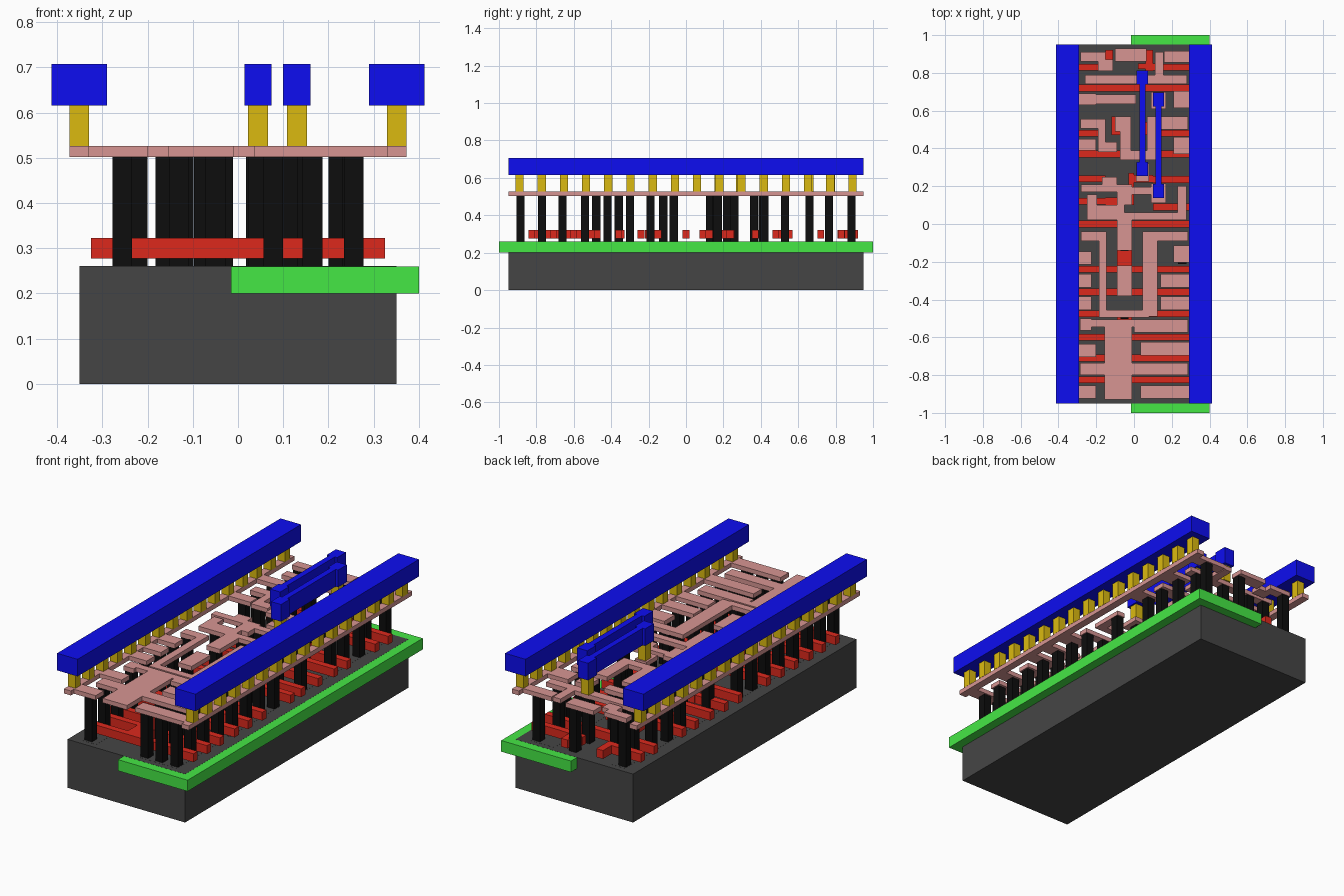
import bpy, bmesh


def material(name, rgb):
    m = bpy.data.materials.new(name)
    m.diffuse_color = (*rgb, 1)
    return m


def layer(name, rects, z0, z1, mat):
    """One object made of boxes; each rect is (x0, x1, y0, y1)."""
    bm = bmesh.new()
    for x0, x1, y0, y1 in rects:
        vs = bmesh.ops.create_cube(bm, size=1)["verts"]
        for v in vs:
            v.co = (x1 if v.co.x > 0 else x0,
                    y1 if v.co.y > 0 else y0,
                    z1 if v.co.z > 0 else z0)
    me = bpy.data.meshes.new(name)
    bm.to_mesh(me)
    bm.free()
    me.materials.append(mat)
    ob = bpy.data.objects.new(name, me)
    bpy.context.collection.objects.link(ob)
    return ob


def squares(points, size=0.044):
    h = size / 2
    return [(x - h, x + h, y - h, y + h) for x, y in points]


def fingers(ys, x0, x1, w):
    return [(x0, x1, y - w / 2, y + w / 2) for y in ys]


dark = material("dark_grey", (0.06, 0.06, 0.06))
green = material("green", (0.06, 0.80, 0.06))
red = material("red", (0.72, 0.022, 0.012))
black = material("black", (0.004, 0.004, 0.004))
pink = material("pink", (0.68, 0.30, 0.29))
yellow = material("yellow", (0.71, 0.49, 0.005))
blue = material("blue", (0.004, 0.004, 0.88))

# Base block, well slab and thin diffusion patches
layer("substrate", [(-0.35, 0.35, -0.95, 0.95)], 0, 0.2605, dark)
layer("well", [(-0.015, 0.4, -1, 1)], 0.2, 0.26, green)
layer("diffusion", [(-0.28, -0.20, -0.92, -0.04), (-0.28, -0.20, 0.10, 0.92),
                    (0.05, 0.28, -0.92, -0.51), (0.14, 0.28, -0.47, -0.04),
                    (0.14, 0.28, 0.10, 0.92)], 0.22, 0.2610, dark)

# Gate bars: full width, left/right halves, and contact pads
gates = fingers([-0.825, -0.71, -0.60, 0.0, 0.72], -0.325, 0.325, 0.036)
gates += fingers([-0.475, -0.36, -0.24, 0.12, 0.24, 0.37, 0.48, 0.83], -0.325, -0.15, 0.036)
gates += fingers([-0.475, -0.36, -0.24, 0.09, 0.235, 0.37, 0.48, 0.83], 0.10, 0.325, 0.036)
gates += fingers([-0.475, -0.36, -0.24, 0.37], -0.15, 0.10, 0.036)
gates += [(-0.09, -0.01, -0.843, -0.46), (-0.09, -0.01, -0.38, -0.33),
          (-0.09, -0.01, -0.22, -0.13), (-0.15, 0.0, 0.10, 0.14),
          (-0.03, 0.0, 0.10, 0.27), (-0.03, 0.10, 0.22, 0.26),
          (-0.12, -0.06, 0.47, 0.57), (0.06, 0.10, 0.47, 0.54),
          (-0.15, -0.11, 0.81, 0.92), (0.06, 0.10, 0.81, 0.92),
          (0.02, 0.14, 0.82, 0.85)]
layer("gate_bars", gates, 0.277, 0.322, red)

# Tall contact posts
posts = [(x, y) for y in (-0.885, -0.77, -0.66, -0.54)
         for x in (-0.256, 0.078, 0.165, 0.256)]
posts += [(x, y) for y in (-0.42, -0.30) for x in (-0.256, 0.165, 0.256)]
posts += [(x, y) for y in (-0.19, -0.065, 0.42, 0.53, 0.66, 0.885)
          for x in (-0.256, 0.256)]
posts += [(-0.222, 0.13), (-0.222, 0.765), (0.222, 0.765), (0.253, 0.17),
          (0.152, -0.065), (-0.05, -0.48), (-0.05, -0.36), (-0.05, -0.122),
          (-0.13, 0.22), (-0.033, 0.13), (0.045, 0.258), (-0.075, 0.53),
          (-0.16, 0.41), (0.10, 0.363), (-0.12, 0.765), (0.045, 0.765),
          (0.04, 0.885), (0.10, 0.42), (0.12, 0.165), (-0.033, 0.66)]
layer("contact_posts", squares(posts), 0.26, 0.502, black)

# Lower metal: supply rails with fingers reaching inwards
rails = [(s * 0.351 - 0.021, s * 0.351 + 0.021, -0.95, 0.95) for s in (-1, 1)]
rails += fingers([-0.89, -0.67], -0.34, -0.20, 0.07)
rails += fingers([-0.42, -0.30, -0.18], -0.34, -0.225, 0.07)
rails += fingers([0.42, 0.66], -0.34, -0.20, 0.06)
rails += fingers([-0.89, -0.66], 0.035, 0.34, 0.07)
rails += fingers([-0.42, -0.30], 0.14, 0.34, 0.07)
rails += fingers([-0.16, 0.415, 0.66], 0.21, 0.34, 0.09)
rails += fingers([0.885], 0.16, 0.34, 0.06)

# Lower metal: output comb at the front
comb = [(-0.155, -0.01, -0.93, -0.545), (-0.225, 0.13, -0.545, -0.505),
        (-0.285, -0.225, -0.565, -0.50), (0.0, 0.285, -0.575, -0.505),
        (-0.285, -0.15, -0.80, -0.735), (-0.02, 0.285, -0.80, -0.735)]

# Lower metal: routing in the middle
middle = [(0.045, 0.125, -0.49, -0.04), (-0.185, -0.145, -0.49, -0.04),
          (-0.28, -0.145, -0.09, -0.04), (0.10, 0.285, -0.09, -0.04),
          (-0.185, 0.08, -0.495, -0.455), (-0.09, -0.01, -0.38, -0.22),
          (-0.09, -0.01, -0.14, 0.05), (-0.25, -0.05, 0.02, 0.10),
          (-0.25, -0.195, 0.02, 0.155), (-0.06, 0.27, 0.02, 0.06),
          (0.23, 0.277, 0.02, 0.20), (-0.28, -0.09, 0.17, 0.21),
          (-0.17, -0.09, 0.17, 0.25), (-0.09, -0.01, 0.10, 0.21),
          (-0.07, 0.10, 0.155, 0.195), (0.09, 0.17, 0.11, 0.215),
          (0.01, 0.08, 0.225, 0.32)]

# Lower metal: routing at the back
back = [(-0.282, -0.15, 0.505, 0.555), (-0.19, -0.15, 0.38, 0.55),
        (-0.19, -0.09, 0.38, 0.435), (-0.10, -0.015, 0.49, 0.57),
        (-0.075, -0.015, 0.34, 0.57), (-0.055, 0.13, 0.34, 0.39),
        (0.07, 0.285, 0.50, 0.57), (0.07, 0.13, 0.34, 0.57),
        (-0.26, 0.01, 0.635, 0.685), (0.09, 0.17, 0.61, 0.70),
        (-0.26, 0.0, 0.74, 0.79), (0.0, 0.28, 0.74, 0.79),
        (-0.282, -0.15, 0.86, 0.91), (-0.19, -0.11, 0.81, 0.87),
        (-0.10, 0.065, 0.86, 0.93), (0.11, 0.155, 0.76, 0.91)]
layer("lower_metal_rails", rails, 0.502, 0.526, pink)
layer("lower_metal_output", comb, 0.502, 0.526, pink)
layer("lower_metal_routing", middle + back, 0.502, 0.526, pink)

# Yellow vias under the upper metal
vias = [(s * 0.351, -0.89 + i * 1.78 / 15) for s in (-1, 1) for i in range(16)]
vias += [(0.044, 0.775), (0.044, 0.29), (0.13, 0.66), (0.13, 0.175)]
layer("vias", squares(vias), 0.526, 0.615, yellow)

# Upper metal: two long rails and two short links with wider ends
layer("upper_rails", [(s * 0.351 - 0.061, s * 0.351 + 0.061, -0.95, 0.95)
                      for s in (-1, 1)], 0.615, 0.707, blue)
links = []
for x, y0, y1 in ((0.044, 0.253, 0.813), (0.13, 0.137, 0.697)):
    links += [(x - 0.016, x + 0.016, y0 + 0.07, y1 - 0.07),
              (x - 0.03, x + 0.03, y0, y0 + 0.075),
              (x - 0.03, x + 0.03, y1 - 0.075, y1)]
layer("upper_links", links, 0.615, 0.707, blue)
